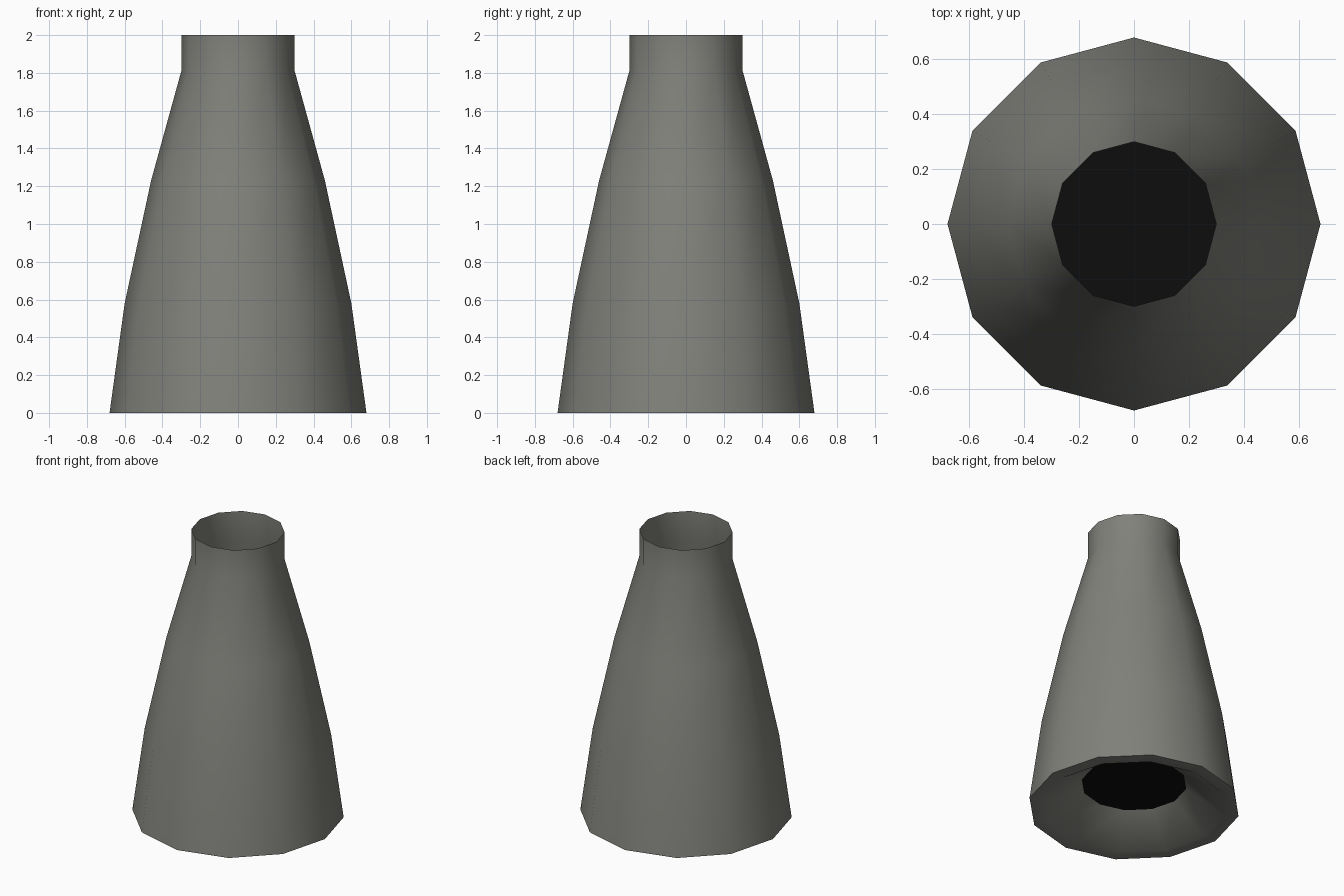
import bpy, bmesh, math

if "Cube" in bpy.data.objects:
    bpy.data.objects.remove(bpy.data.objects["Cube"])

SIDES = 12


def material(name, rgb):
    m = bpy.data.materials.new(name)
    m.diffuse_color = (*rgb, 1)
    m.use_nodes = True
    m.node_tree.nodes["Principled BSDF"].inputs["Base Color"].default_value = m.diffuse_color
    return m


def lathe(name, profile, mat):
    """Revolve (radius, z) points around z; radius 0 closes to a centre point."""
    bm = bmesh.new()
    rings = []
    for r, z in profile:
        if r == 0:
            rings.append([bm.verts.new((0, 0, z))] * SIDES)
        else:
            rings.append([bm.verts.new((r * math.cos(math.tau * i / SIDES),
                                        r * math.sin(math.tau * i / SIDES), z))
                          for i in range(SIDES)])
    for a, b in zip(rings, rings[1:]):
        for i in range(SIDES):
            j = (i + 1) % SIDES
            corners = []
            for v in (a[i], a[j], b[j], b[i]):
                if v not in corners:
                    corners.append(v)
            bm.faces.new(corners)
    me = bpy.data.meshes.new(name)
    bm.to_mesh(me)
    bm.free()
    me.materials.append(mat)
    ob = bpy.data.objects.new(name, me)
    bpy.context.collection.objects.link(ob)
    bpy.ops.object.select_all(action='DESELECT')
    ob.select_set(True)
    bpy.context.view_layer.objects.active = ob
    bpy.ops.object.shade_smooth_by_angle(angle=math.radians(40))
    return ob


grey = material("warm_grey_metal", (0.22, 0.22, 0.20))
black = material("soot_black", (0.004, 0.004, 0.004))

# Tapered shell, flat bottom lip and shallow funnel underneath
lathe("nozzle_shell", [(0.34, 0.17), (0.59, 0), (0.68, 0), (0.60, 0.58),
                       (0.46, 1.23), (0.30, 1.81), (0.30, 2.0)], grey)

# Dark plate closing the throat
lathe("throat_plate", [(0.34, 0.17), (0, 0.17)], black)
